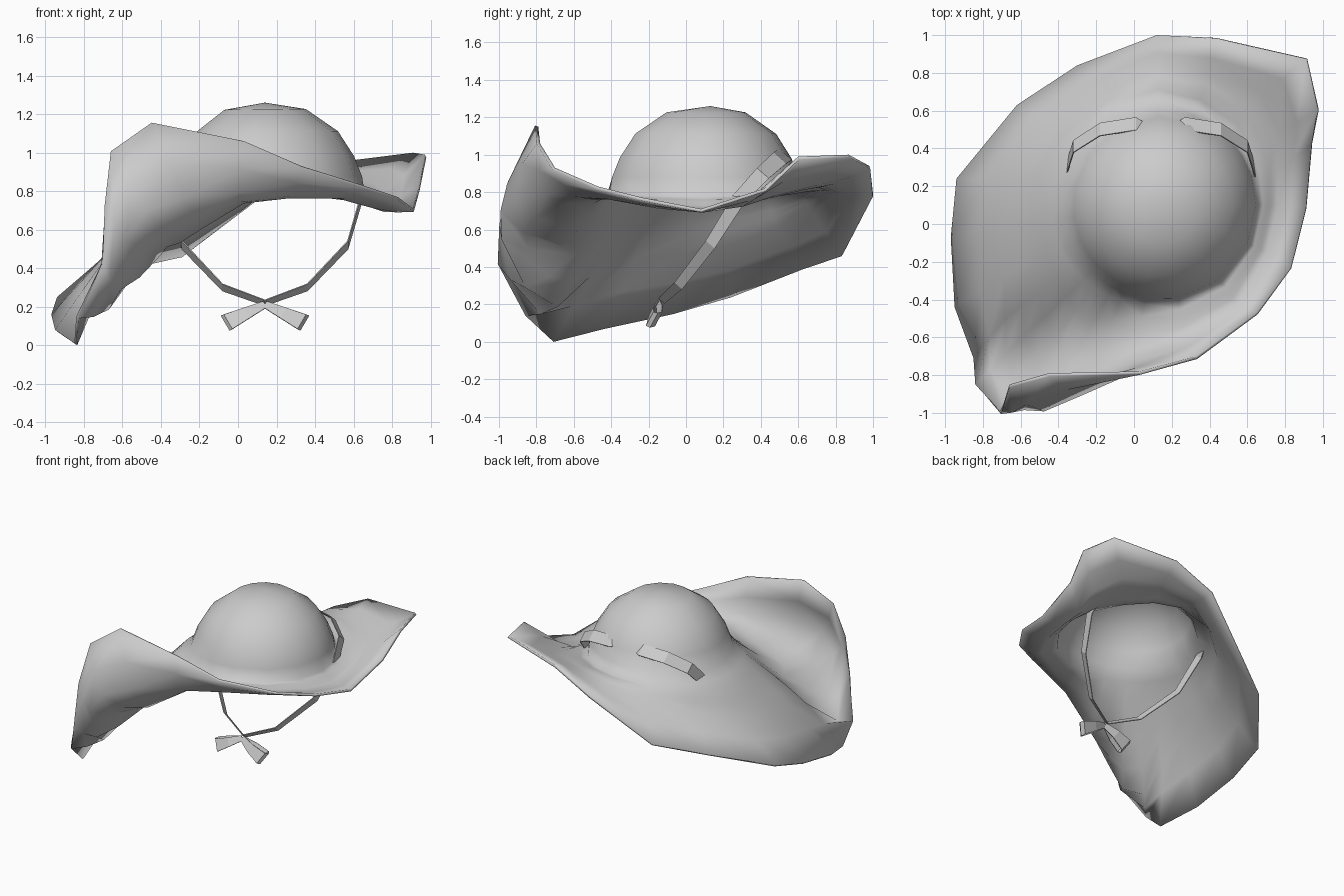
import bpy, bmesh, math
from mathutils import Vector

if "Cube" in bpy.data.objects:
    bpy.data.objects.remove(bpy.data.objects["Cube"])

felt = bpy.data.materials.new("light grey felt")
felt.use_nodes = True
GREY = (0.6, 0.6, 0.6, 1)
felt.diffuse_color = GREY
felt.node_tree.nodes["Principled BSDF"].inputs["Base Color"].default_value = GREY

CENTRE = Vector((0.14, 0.1, 0))
APEX = Vector((0.14, 0.13, 1.26))


def finish(name, bm, thickness, offset, smooth):
    mesh = bpy.data.meshes.new(name)
    bm.to_mesh(mesh)
    bm.free()
    mesh.materials.append(felt)
    ob = bpy.data.objects.new(name, mesh)
    bpy.context.collection.objects.link(ob)
    solid = ob.modifiers.new("thickness", "SOLIDIFY")
    solid.thickness, solid.offset = thickness, offset
    for poly in mesh.polygons:
        poly.use_smooth = smooth


def spline(a, b, c, d, t):
    return 0.5 * (2 * b + (c - a) * t + (2 * a - 5 * b + 4 * c - d) * t ** 2
                  + (3 * b - a - 3 * c + d) * t ** 3)


# Brim: edge of the hat and a ring halfway in, anticlockwise from the left side
rim = [(.91, .08, .71), (.94, .42, .82), (.97, .6, .99), (.91, .87, 1), (.43, .98, .94),
       (.12, 1, .79), (-.3, .84, .47), (-.62, .63, .4), (-.94, .24, .25), (-.97, -.07, .16),
       (-.95, -.44, .08), (-.85, -.71, .01), (-.84, -.85, .15), (-.71, -.99, .42),
       (-.69, -.95, .72), (-.66, -.85, 1), (-.45, -.79, 1.15), (.03, -.78, 1.06),
       (.33, -.7, .93), (.65, -.47, .83), (.83, -.23, .77)]
middle = [(.76, .1, .71), (.76, .3, .74), (.77, .48, .8), (.68, .68, .85), (.4, .79, .86),
          (.12, .82, .81), (-.17, .68, .71), (-.42, .5, .62), (-.62, .24, .53), (-.68, -.02, .48),
          (-.69, -.28, .45), (-.68, -.5, .38), (-.68, -.69, .2), (-.62, -.85, .3),
          (-.59, -.97, .55), (-.48, -.975, .7), (-.28, -.89, .77), (0, -.73, .8),
          (.27, -.59, .79), (.55, -.42, .78), (.7, -.15, .73)]
valley = {13: .07, 14: .15, 15: .2, 16: .15, 17: .04}      # fold under the raised flap
crown = [(.41, .93), (.73, .69), (.89, .42), (.97, .2)]    # radius and height shares

columns = []
for i, (edge, mid) in enumerate(zip(rim, middle)):
    edge, mid = Vector(edge), Vector(mid)
    angle = math.atan2(mid.y - CENTRE.y, mid.x - CENTRE.x)
    outward = Vector((math.cos(angle), math.sin(angle), 0))
    base = CENTRE + outward * 0.52
    base.z = 0.75 + 0.03 * math.cos(angle) + 0.03 * math.sin(angle) ** 2
    foot = Vector((APEX.x, APEX.y, base.z)).lerp(Vector((CENTRE.x, CENTRE.y, base.z)), 0.7)
    column = []
    for r, h in crown:
        p = foot + (base - foot) * r
        p.z = base.z + (APEX.z - base.z) * h
        column.append(p)
    # The crown flares softly into the brim on the drooping side and the back
    flare = max(0, min(1, 0.45 + math.cos(angle - math.radians(155))))
    base += outward * 0.06 * flare
    base.z += 0.05 * flare
    inner = base.lerp(mid, 0.5)
    inner.z += 0.01 * flare - valley.get(i, 0)
    knots = [column[-1], base, inner, mid, edge, edge * 2 - mid]
    for k in range(1, 4):
        column += [spline(*knots[k - 1:k + 3], t) for t in (0, 0.5)]
    columns.append(column + [edge])

bm = bmesh.new()
apex = bm.verts.new(APEX)
grid = [[bm.verts.new(p) for p in column] for column in columns]
for i, here in enumerate(grid):
    after = grid[(i + 1) % len(grid)]
    bm.faces.new((apex, here[0], after[0]))
    for k in range(len(here) - 1):
        bm.faces.new((here[k], here[k + 1], after[k + 1], after[k]))
bm.normal_update()
finish("hat_crown_and_brim", bm, 0.018, -1, True)


def strip(name, rows):
    """Flat ribbon through pairs of edge points."""
    bm = bmesh.new()
    pairs = [[bm.verts.new(p) for p in row] for row in rows]
    for a, b in zip(pairs, pairs[1:]):
        bm.faces.new((a[0], a[1], b[1], b[0]))
    finish(name, bm, 0.006, 0, False)


def side(p, sign):
    return Vector((CENTRE.x + sign * p[0], p[1], p[2]))


# Chin ribbon passing through the brim and round the back, with a bow
strap = [(0, -.13, .22), (.22, -.04, .3), (.43, .13, .52), (.5, .28, .76),
         (.46, .41, .9), (.32, .5, .98), (.13, .53, 1), (.05, .48, 1)]
across = Vector((0, 0.75, -0.66))
for label, sign in (("left", 1), ("right", -1)):
    rows = []
    for k, p in enumerate(strap):
        half = across * min(0.022 + 0.005 * k, 0.045)
        rows.append((side(p, sign) - half, side(p, sign) + half))
    strip("chin_ribbon_" + label, rows)

    # Bow loop: out along the front, back along the rear, widening to its tip
    rows = []
    for out, y in ((0, 0), (.1, -.022), (.2, -.022), (.215, 0), (.2, .022), (.1, .022), (0, 0)):
        mid = Vector((out * 0.95, y - 0.15 - out * 0.1, 0.212 - out * 0.45))
        half = Vector((.5, .45, .85)) * (0.018 + 0.13 * out)
        rows.append((side(mid - half, sign), side(mid + half, sign)))
    strip("bow_loop_" + label, rows)
